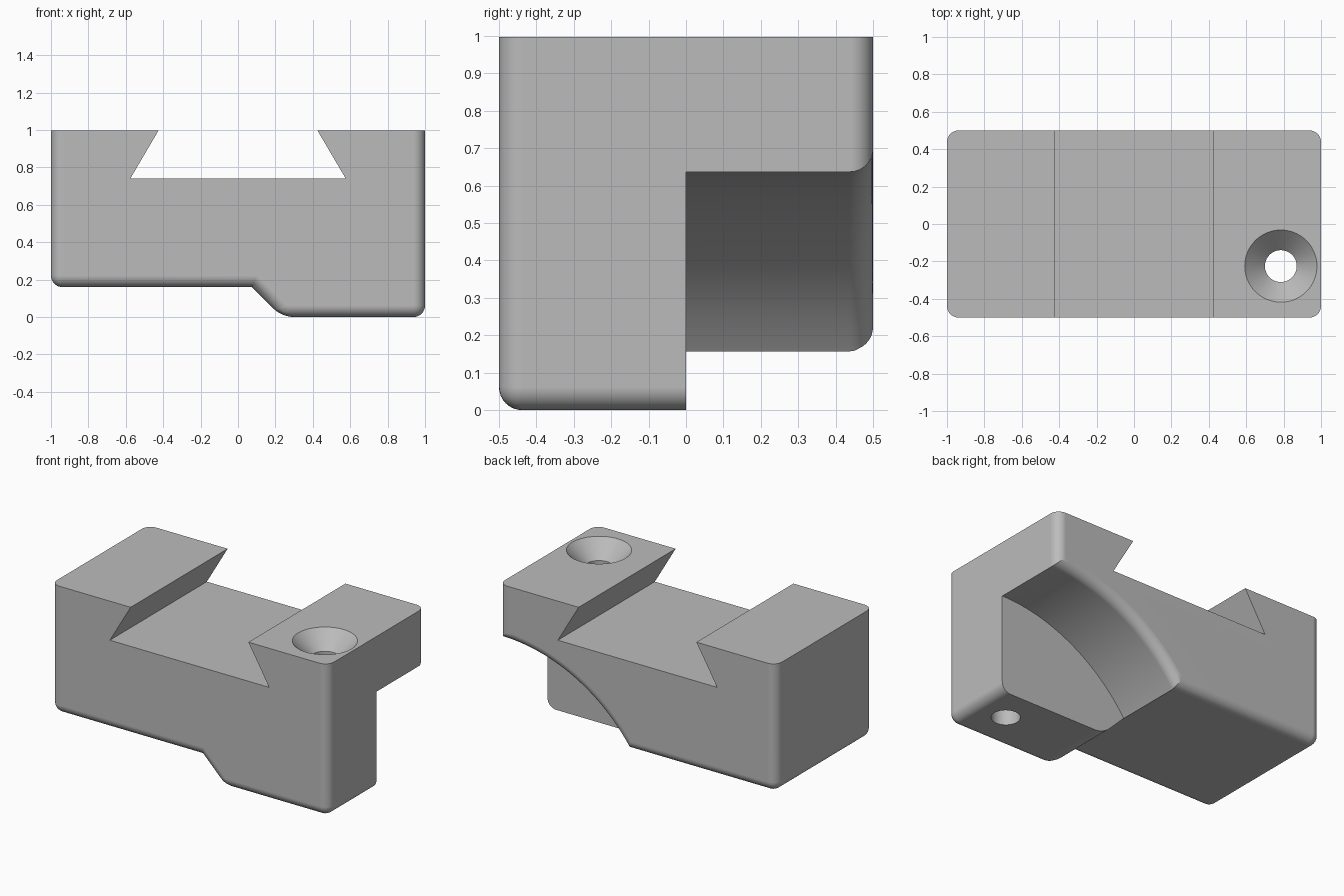
import bpy
import bmesh
from math import cos, sin, pi, tau
from mathutils import Matrix

if "Cube" in bpy.data.objects:
    bpy.data.objects.remove(bpy.data.objects["Cube"])

TOP = 0.997       # overall height
STEP = 0.16       # height of the raised underside
FILLET = 0.062    # rounding radius
ARC_R = 1.126     # radius of the rear relief
ARC_CENTRE = (1.0, 0.0, -0.489)

grey = bpy.data.materials.new("plain grey")
grey.use_nodes = True
grey.diffuse_color = (0.5, 0.5, 0.5, 1)
grey.node_tree.nodes["Principled BSDF"].inputs["Base Color"].default_value = (0.5, 0.5, 0.5, 1)


def add_object(name, bm):
    bmesh.ops.recalc_face_normals(bm, faces=bm.faces[:])
    mesh = bpy.data.meshes.new(name)
    bm.to_mesh(mesh)
    bm.free()
    mesh.materials.append(grey)
    obj = bpy.data.objects.new(name, mesh)
    bpy.context.collection.objects.link(obj)
    return obj


def prism(outline, depth):
    """Extrude an x-z outline symmetrically along y."""
    bm = bmesh.new()
    face = bm.faces.new([bm.verts.new((x, -depth / 2, z)) for x, z in outline])
    ext = bmesh.ops.extrude_face_region(bm, geom=[face])
    moved = [v for v in ext["geom"] if isinstance(v, bmesh.types.BMVert)]
    bmesh.ops.translate(bm, verts=moved, vec=(0, depth, 0))
    bmesh.ops.recalc_face_normals(bm, faces=bm.faces[:])
    return bm


def lathe(profile, segments, matrix):
    """Closed solid turned from (radius, height) points."""
    bm = bmesh.new()
    rings = [[bm.verts.new((r * cos(tau * i / segments), r * sin(tau * i / segments), h))
              for i in range(segments)] for r, h in profile]
    for low, high in zip(rings, rings[1:]):
        for i in range(segments):
            j = (i + 1) % segments
            bm.faces.new((low[i], low[j], high[j], high[i]))
    bm.faces.new(rings[0])
    bm.faces.new(rings[-1])
    bm.transform(matrix)
    return bm


# Stepped block with rounded lower and vertical edges
bm = prism([(-1, STEP), (0.075, STEP), (0.235, 0), (1, 0), (1, TOP), (-1, TOP)], 1.0)


def is_rounded(edge):
    a, b = (v.co for v in edge.verts)
    on_top = min(a.z, b.z) > TOP - 0.01
    inner_corner = abs(a.x - 0.075) < 0.01 and abs(b.x - 0.075) < 0.01
    return not on_top and not inner_corner


bmesh.ops.bevel(bm, geom=[e for e in bm.edges if is_rounded(e)], offset=FILLET,
                segments=8, profile=0.5, affect='EDGES', clamp_overlap=True)
body = add_object("clamp_block", bm)

# Dovetail groove: the sloping sides continue above the top face
slope = (0.575 - 0.425) / (TOP - 0.742)
over = 0.425 - 0.1 * slope
groove = add_object("groove_cutter", prism(
    [(-0.575, 0.742), (0.575, 0.742), (over, TOP + 0.1), (-over, TOP + 0.1)], 1.4))

# Round relief in the rear half, flared where it meets the back face
flare = [(ARC_R + FILLET * (1 - cos(t * pi / 16)), 0.5 - FILLET + FILLET * sin(t * pi / 16))
         for t in range(9)]
relief = add_object("relief_cutter", lathe(
    [(ARC_R, 0)] + flare + [(ARC_R + FILLET, 0.7)], 160,
    Matrix.Translation(ARC_CENTRE) @ Matrix.Rotation(-pi / 2, 4, 'X')))

# Countersunk screw hole
sink = 0.108
screw_hole = add_object("screw_hole_cutter", lathe(
    [(0.085, -0.2), (0.085, TOP - sink), (0.193, TOP), (0.213, TOP + 0.02)], 64,
    Matrix.Translation((0.785, -0.225, 0))))

bpy.context.view_layer.objects.active = body
body.select_set(True)
for cutter in (groove, relief, screw_hole):
    mod = body.modifiers.new("cut", 'BOOLEAN')
    mod.operation = 'DIFFERENCE'
    mod.solver = 'EXACT'
    mod.object = cutter
    bpy.ops.object.modifier_apply(modifier=mod.name)
    bpy.data.objects.remove(cutter)

# Smooth fillets with crisp flat faces
bpy.ops.object.shade_smooth_by_angle(angle=pi / 6)
weighted = body.modifiers.new("flat_faces", 'WEIGHTED_NORMAL')
weighted.keep_sharp = True
